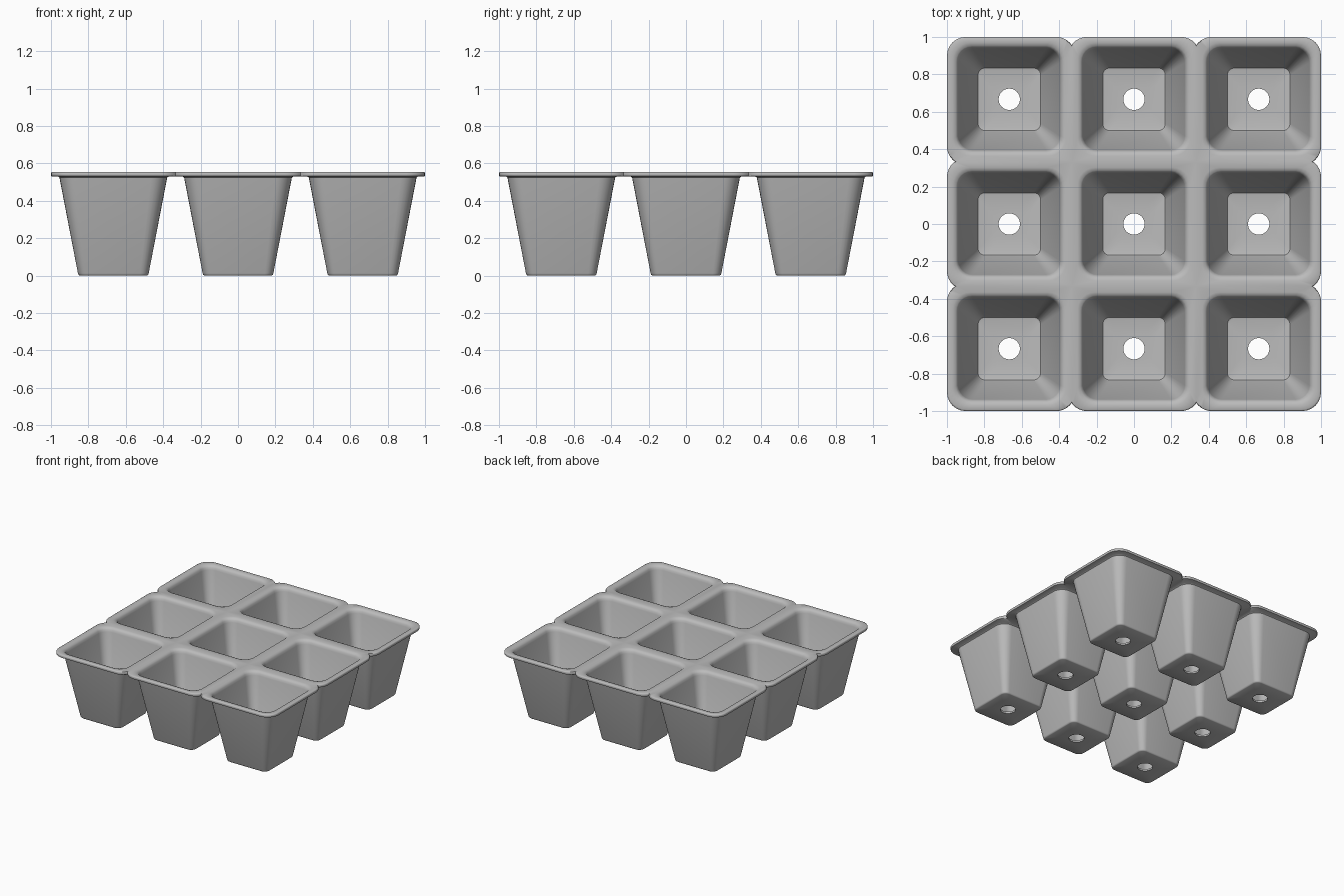
import bpy, bmesh, math

if "Cube" in bpy.data.objects:
    bpy.data.objects.remove(bpy.data.objects["Cube"])

K = 6                 # segments per rounded corner
H = 1 / 3             # half of one cell
R = 0.10              # corner radius of the lip
QUADS = [(1, 1), (-1, 1), (-1, -1), (1, -1)]
bm = bmesh.new()


def corner_angles():
    """Yield signs and local angle (degrees) counter-clockwise round a cell."""
    for q, (sx, sy) in enumerate(QUADS):
        for i in range(K + 1):
            t = 90 * i / K
            yield sx, sy, (t if q % 2 == 0 else 90 - t)


def rounded(cx, cy, half, r, z):
    pts = []
    for sx, sy, a in corner_angles():
        a = math.radians(a)
        pts.append((cx + sx * (half - r + r * math.cos(a)),
                    cy + sy * (half - r + r * math.sin(a)), z))
    return pts


def circle(cx, cy, r, z):
    n = 4 * (K + 1)
    return [(cx + r * math.cos((i + .5) / n * math.tau),
             cy + r * math.sin((i + .5) / n * math.tau), z) for i in range(n)]


def lip(i, j, scale, z):
    """Cell outline: rounded at tray corners, notched between cells, square inside."""
    pts = []
    for sx, sy, a in corner_angles():
        ox, oy = i == sx, j == sy
        x = y = H
        if ox or oy:
            lo = math.radians(0 if ox else 35)
            hi = math.radians(90 if oy else 55)
            a = lo + (hi - lo) * a / 90
            x = H + R * (math.cos(a) - math.cos(lo))
            y = H + R * (math.sin(a) - math.sin(hi))
        pts.append(((i * 2 * H + sx * x) * scale, (j * 2 * H + sy * y) * scale, z))
    return pts


def loft(rings, perimeter_only=False):
    vs = [[bm.verts.new(p) for p in ring] for ring in rings]
    for a, b in zip(vs, vs[1:]):
        for k in range(len(a)):
            m = (k + 1) % len(a)
            mid = (a[k].co + a[m].co) / 2
            if perimeter_only and max(abs(mid.x), abs(mid.y)) < 0.9:
                continue
            bm.faces.new((a[k], a[m], b[m], b[k]))


# (half size, corner radius, height) of the inside and outside of a pot
INSIDE = [(.155, .030, .015), (.167, .036, .018), (.173, .041, .028),
          (.271, .075, .520), (.276, .079, .537), (.286, .085, .549), (.302, .092, .554)]
OUTSIDE = [(.296, .090, .530), (.288, .085, .524), (.189, .046, .012),
           (.186, .044, .004), (.180, .040, 0)]

for i in (-1, 0, 1):
    for j in (-1, 0, 1):
        cx, cy = i * 2 * H, j * 2 * H
        # inside of pot and top of lip
        loft([circle(cx, cy, .057, 0), circle(cx, cy, .057, .015)]
             + [rounded(cx, cy, *p) for p in INSIDE] + [lip(i, j, .993, .555)])
        # rounded rim edge, only on the tray outline
        loft([lip(i, j, s, z) for s, z in
              ((.993, .555), (.998, .552), (1, .547), (1, .537), (.998, .532), (.993, .530))], True)
        # underside of lip and outside of pot
        loft([lip(i, j, .993, .530)] + [rounded(cx, cy, *p) for p in OUTSIDE]
             + [circle(cx, cy, .057, 0)])

bmesh.ops.remove_doubles(bm, verts=bm.verts, dist=1e-5)
loose = [v for v in bm.verts if not v.link_faces]
bmesh.ops.delete(bm, geom=loose, context='VERTS')
bmesh.ops.recalc_face_normals(bm, faces=bm.faces)

mesh = bpy.data.meshes.new("seedling_tray")
bm.to_mesh(mesh)
bm.free()
tray = bpy.data.objects.new("seedling_tray", mesh)
bpy.context.collection.objects.link(tray)

grey = bpy.data.materials.new("grey plastic")
grey.diffuse_color = (0.5, 0.5, 0.5, 1)
grey.use_nodes = True
grey.node_tree.nodes["Principled BSDF"].inputs["Base Color"].default_value = grey.diffuse_color
mesh.materials.append(grey)

bpy.context.view_layer.objects.active = tray
tray.select_set(True)
bpy.ops.object.shade_smooth_by_angle(angle=math.radians(40))
